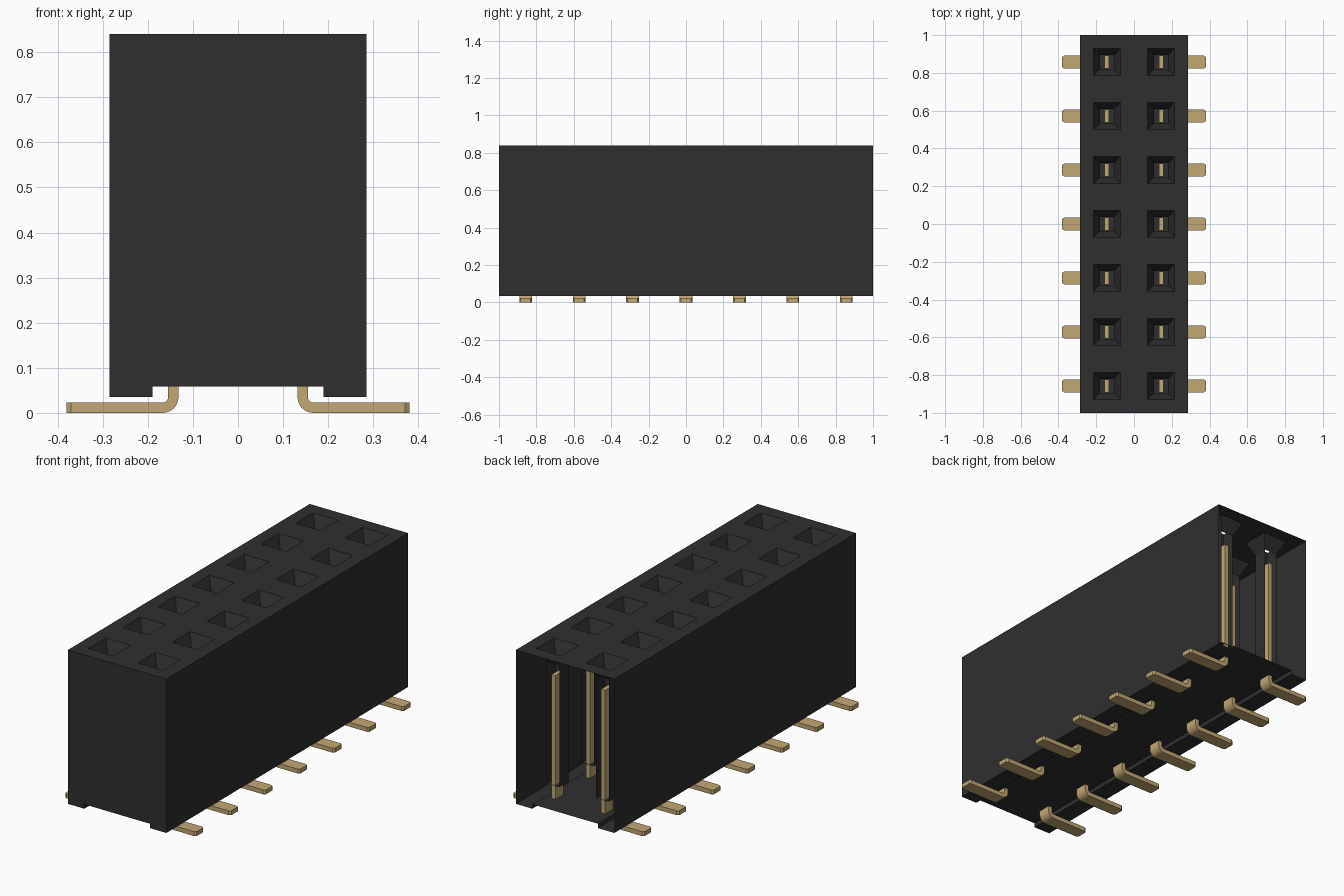
import bpy, bmesh, math
from mathutils import Vector

if "Cube" in bpy.data.objects:
    bpy.data.objects.remove(bpy.data.objects["Cube"], do_unlink=True)


def material(name, rgb, rough):
    m = bpy.data.materials.new(name)
    m.use_nodes = True
    m.diffuse_color = (*rgb, 1)
    shader = m.node_tree.nodes["Principled BSDF"]
    shader.inputs["Base Color"].default_value = (*rgb, 1)
    shader.inputs["Roughness"].default_value = rough
    return m


BLACK = material("black plastic", (0.028, 0.028, 0.028), 0.6)
GOLD = material("gold metal", (0.54, 0.39, 0.175), 0.5)

HALF_X, TOP, FLOOR, BOTTOM = 0.285, 0.84, 0.058, 0.035
PITCH, COL_X = 2 / 7, 0.143
ROWS = [(i - 3) * PITCH for i in range(7)]
MOUTH, THROAT = 0.072, 0.037        # half widths of the socket opening
THROAT_Z, WELL_Z = TOP - 0.07, 0.13


def finish(bm, name, mat):
    mesh = bpy.data.meshes.new(name)
    bm.to_mesh(mesh)
    bm.free()
    mesh.materials.append(mat)
    obj = bpy.data.objects.new(name, mesh)
    bpy.context.collection.objects.link(obj)
    return obj


def face(bm, *points):
    return bm.faces.new([bm.verts.new(p) for p in points])


# Housing: thin shell with raised centre underneath, open at the back
bm = bmesh.new()
profile = [(-HALF_X, TOP), (-HALF_X, BOTTOM), (-0.19, BOTTOM), (-0.19, FLOOR),
           (0.19, FLOOR), (0.19, BOTTOM), (HALF_X, BOTTOM), (HALF_X, TOP)]
for (x0, z0), (x1, z1) in zip(profile, profile[1:]):
    face(bm, (x0, -1, z0), (x0, 1, z0), (x1, 1, z1), (x1, -1, z1)).normal_flip()
face(bm, *[(x, -1, z) for x, z in profile])

# Top plate: grid of cells that skips the socket mouths
xs = [-HALF_X] + [c + s for c in (-COL_X, COL_X) for s in (-MOUTH, MOUTH)] + [HALF_X]
ys = [-1] + [c + s for c in ROWS for s in (-MOUTH, MOUTH)] + [1]
for i in range(len(xs) - 1):
    for j in range(len(ys) - 1):
        if not (i % 2 and j % 2):
            face(bm, (xs[i], ys[j], TOP), (xs[i + 1], ys[j], TOP),
                 (xs[i + 1], ys[j + 1], TOP), (xs[i], ys[j + 1], TOP))
bmesh.ops.remove_doubles(bm, verts=bm.verts, dist=1e-5)
bm.normal_update()
for f in bm.faces:
    if f.normal.dot(f.calc_center_median() - Vector((0, 0, 0.4))) < 0:
        f.normal_flip()
finish(bm, "housing", BLACK)


# Sockets: sloped mouth, then a deep well open toward the back
def ring(cx, cy, half, z):
    return [(cx + sx * half, cy + sy * half, z)
            for sx, sy in ((-1, -1), (1, -1), (1, 1), (-1, 1))]


bm = bmesh.new()
for cx in (-COL_X, COL_X):
    for cy in ROWS:
        mouth, throat, base = (ring(cx, cy, MOUTH, TOP), ring(cx, cy, THROAT, THROAT_Z),
                               ring(cx, cy, THROAT, WELL_Z))
        for k in range(4):
            n = (k + 1) % 4
            face(bm, mouth[k], mouth[n], throat[n], throat[k])
            if k != 2:
                face(bm, throat[k], throat[n], base[n], base[k])
        face(bm, *base)
bmesh.ops.remove_doubles(bm, verts=bm.verts, dist=1e-5)
finish(bm, "sockets", BLACK)


# Contacts: upright blade bent outward into a flat solder foot
def arc(cx, cz, r, start, end, steps=6):
    return [(cx + r * math.cos(math.radians(start + (end - start) * t / steps)),
             cz + r * math.sin(math.radians(start + (end - start) * t / steps)))
            for t in range(steps + 1)]


THICK, WIDTH, TIP, CHAMFER, PIN_TOP = 0.023, 0.034, 0.38, 0.01, 0.705
INNER = 0.132                       # x of the blade face nearest the middle
bend_x, bend_z = INNER + 0.035, 0.035
outline = ([(INNER, PIN_TOP)] + arc(bend_x, bend_z, 0.035, 180, 270)
           + [(TIP - CHAMFER, 0), (TIP - CHAMFER, THICK)]
           + arc(bend_x, bend_z, 0.012, 270, 180) + [(INNER + THICK, PIN_TOP)])
for side, label in ((1, "left"), (-1, "right")):
    bm = bmesh.new()
    for cy in ROWS:
        a, b = [[bm.verts.new((side * x, cy + s * WIDTH, z)) for x, z in outline]
                for s in (-1, 1)]
        bm.faces.new(a)
        bm.faces.new(b[::-1])
        low = next(i for i, p in enumerate(outline) if p == (TIP - CHAMFER, 0))
        for k in range(len(a)):
            n = (k + 1) % len(a)
            if k != low:
                bm.faces.new((a[k], a[n], b[n], b[k]))
        # Chamfered foot tip
        hw = WIDTH - CHAMFER * 0.7
        t = [bm.verts.new((side * TIP, cy + s * hw, z))
             for s, z in ((-1, 0), (-1, THICK), (1, THICK), (1, 0))]
        a0, a1, b1, b0 = a[low], a[low + 1], b[low + 1], b[low]
        bm.faces.new(t)
        bm.faces.new((a0, a1, t[1], t[0]))
        bm.faces.new((b1, b0, t[3], t[2]))
        bm.faces.new((a1, b1, t[2], t[1]))
        bm.faces.new((b0, a0, t[0], t[3]))
    bmesh.ops.recalc_face_normals(bm, faces=bm.faces)
    finish(bm, label + "_contacts", GOLD)
